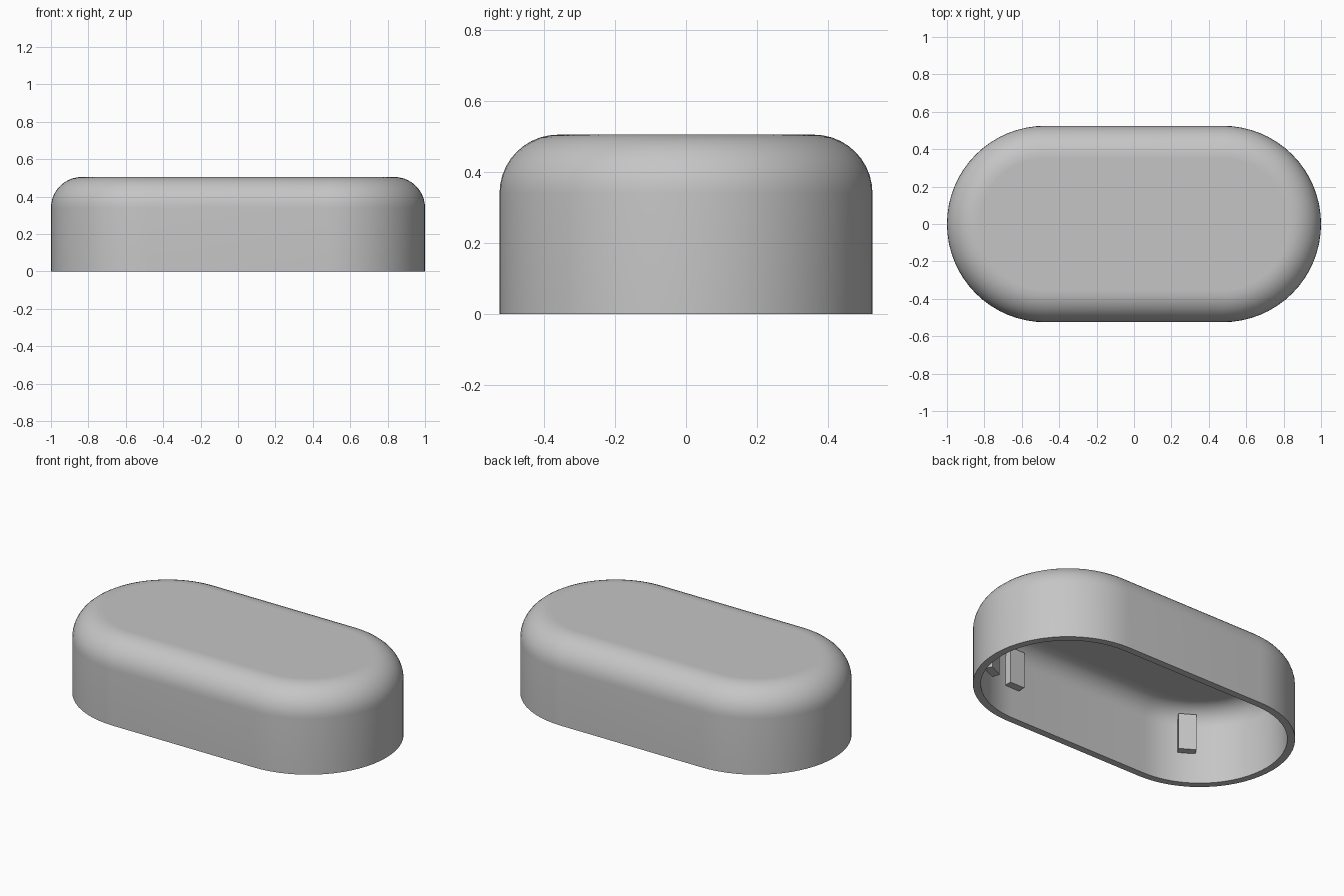
import bpy, bmesh, math
from mathutils import Matrix, Vector

if "Cube" in bpy.data.objects:
    bpy.data.objects.remove(bpy.data.objects["Cube"], do_unlink=True)

HALF_STRAIGHT = 0.475   # centre of each rounded end
RADIUS = 0.525          # outer end radius
HEIGHT = 0.505
FILLET = 0.165          # rounded upper edge
WALL = 0.043
ARC_STEPS = 32
FILLET_STEPS = 10

grey = bpy.data.materials.new("light grey")
grey.use_nodes = True
colour = (0.56, 0.56, 0.56, 1)
grey.diffuse_color = colour
grey.node_tree.nodes["Principled BSDF"].inputs["Base Color"].default_value = colour


def add_object(name, bm):
    bmesh.ops.recalc_face_normals(bm, faces=bm.faces)
    mesh = bpy.data.meshes.new(name)
    bm.to_mesh(mesh)
    bm.free()
    mesh.materials.append(grey)
    obj = bpy.data.objects.new(name, mesh)
    bpy.context.collection.objects.link(obj)
    return obj


def stadium_ring(bm, radius, z):
    ring = []
    for side in (1, -1):
        for i in range(ARC_STEPS + 1):
            a = math.pi * i / ARC_STEPS - math.pi / 2
            x = side * (HALF_STRAIGHT + radius * math.cos(a))
            ring.append(bm.verts.new((x, side * radius * math.sin(a), z)))
    return ring


def dome_profile(radius, height, fillet):
    """Radius and height pairs from the rim to the flat top."""
    points = [(radius, 0)]
    for i in range(FILLET_STEPS + 1):
        a = math.pi / 2 * i / FILLET_STEPS
        points.append((radius - fillet * (1 - math.cos(a)),
                       height - fillet * (1 - math.sin(a))))
    points.append((radius - fillet - 0.006, height))
    return points


# Hollow cover: outer skin, inner skin and the rim between them
bm = bmesh.new()
outer = [stadium_ring(bm, r, z) for r, z in dome_profile(RADIUS, HEIGHT, FILLET)]
inner = [stadium_ring(bm, r, z) for r, z in
         dome_profile(RADIUS - WALL, HEIGHT - WALL, FILLET - WALL)]
rings = outer[::-1] + inner
for a, b in zip(rings, rings[1:]):
    n = len(a)
    for i in range(n):
        j = (i + 1) % n
        bm.faces.new((a[i], a[j], b[j], b[i]))
bm.faces.new(outer[-1])
bm.faces.new(inner[-1])
cover = add_object("cover_shell", bm)
bpy.ops.object.select_all(action="DESELECT")
cover.select_set(True)
bpy.context.view_layer.objects.active = cover
bpy.ops.object.shade_smooth_by_angle(angle=math.radians(35))


# Small upright ribs on the inner wall, set square to the curve
def add_rib(name, end, degrees):
    a = math.radians(degrees)
    outward = Vector((end * math.cos(a), math.sin(a), 0))
    near, far, low, high = 0.435, 0.5, 0.187, 0.41
    centre = Vector((end * HALF_STRAIGHT, 0, (low + high) / 2))
    centre += outward * (near + far) / 2
    turn = Matrix.Rotation(math.atan2(outward.y, outward.x), 4, "Z")
    size = Matrix.Diagonal((far - near, 0.1, high - low, 1))
    bm = bmesh.new()
    bmesh.ops.create_cube(bm, size=1, matrix=Matrix.Translation(centre) @ turn @ size)
    add_object(name, bm)


for side, label in ((-1, "front"), (1, "back")):
    add_rib(label + "_right_rib", -1, side * 59)
    add_rib(label + "_left_rib", 1, side * 64)
    add_rib(label + "_left_wall_rib", 1, side * 90)
